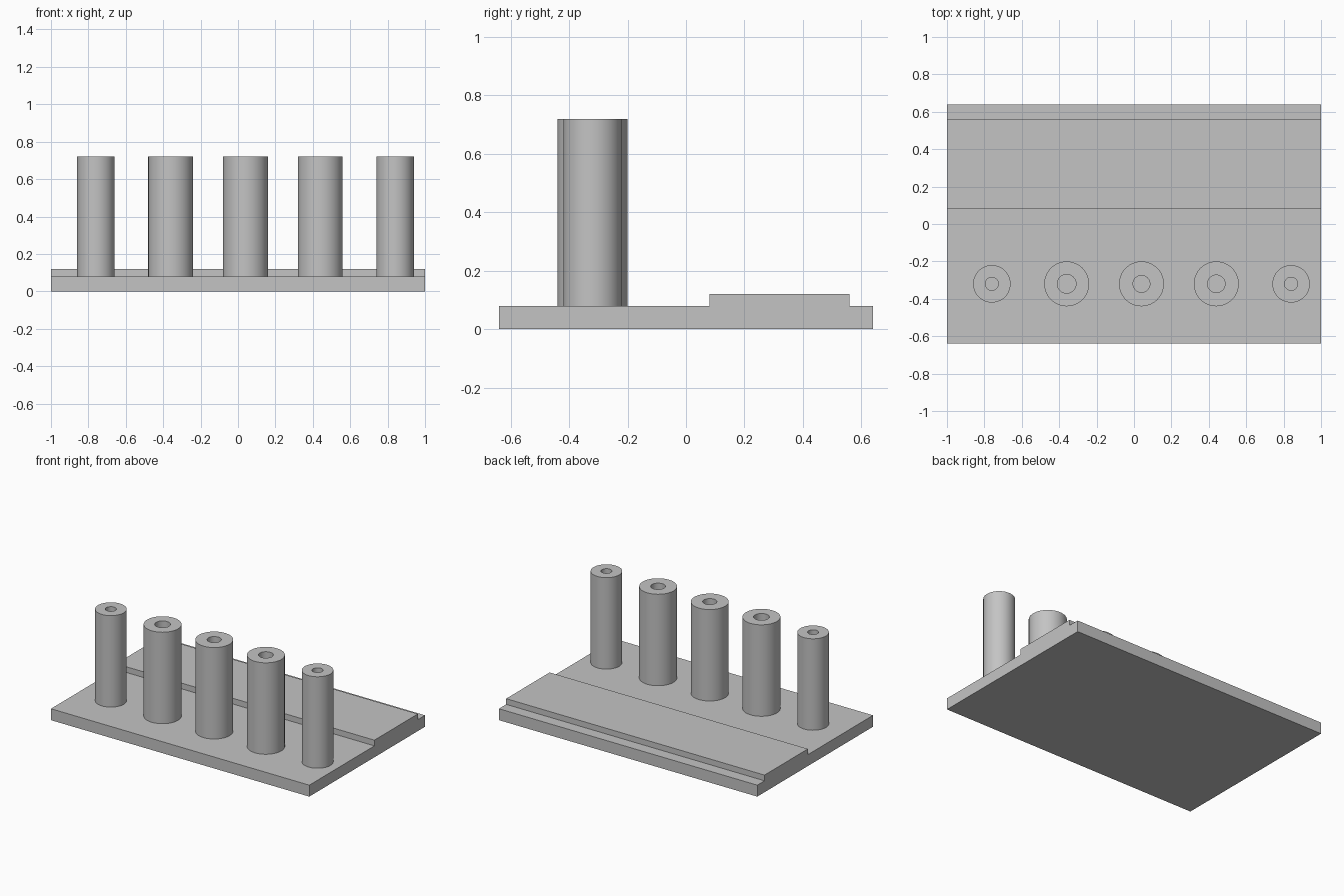
import bpy
import bmesh
import math

cube = bpy.data.objects.get("Cube")
if cube:
    bpy.data.objects.remove(cube, do_unlink=True)

grey = bpy.data.materials.new("plain grey")
grey.use_nodes = True
colour = (0.55, 0.55, 0.55, 1)
grey.diffuse_color = colour
grey.node_tree.nodes["Principled BSDF"].inputs["Base Color"].default_value = colour

BASE_TOP = 0.08
POST_TOP = 0.72
POST_Y = -0.32
SIDES = 64


def finish(name, bm):
    bmesh.ops.recalc_face_normals(bm, faces=bm.faces)
    mesh = bpy.data.meshes.new(name)
    bm.to_mesh(mesh)
    bm.free()
    mesh.materials.append(grey)
    obj = bpy.data.objects.new(name, mesh)
    bpy.context.collection.objects.link(obj)
    return obj


def extruded(name, profile, half_width):
    """Extrude a side profile of (y, z) points along x."""
    bm = bmesh.new()
    face = bm.faces.new([bm.verts.new((-half_width, y, z)) for y, z in profile])
    out = bmesh.ops.extrude_face_region(bm, geom=[face])
    moved = [v for v in out["geom"] if isinstance(v, bmesh.types.BMVert)]
    bmesh.ops.translate(bm, verts=moved, vec=(2 * half_width, 0, 0))
    return finish(name, bm)


def hollow_post(name, x, outer, inner):
    """Tube with a round bore, made by joining four rings."""
    bm = bmesh.new()
    rings = []
    for radius, z in ((outer, BASE_TOP), (outer, POST_TOP),
                      (inner, POST_TOP), (inner, BASE_TOP)):
        angles = [math.tau * i / SIDES for i in range(SIDES)]
        rings.append([bm.verts.new((radius * math.cos(a), radius * math.sin(a), z))
                      for a in angles])
    for a, b in zip(rings, rings[1:] + rings[:1]):
        for i in range(SIDES):
            j = (i + 1) % SIDES
            bm.faces.new((a[i], a[j], b[j], b[i]))
    obj = finish(name, bm)
    obj.location = (x, POST_Y, 0)
    bpy.ops.object.select_all(action="DESELECT")
    obj.select_set(True)
    bpy.context.view_layer.objects.active = obj
    bpy.ops.object.shade_smooth_by_angle(angle=math.radians(30))


# Base plate with the raised step towards the back
extruded("stepped_base", [(-0.64, 0), (0.64, 0), (0.64, BASE_TOP), (0.56, BASE_TOP),
                          (0.56, 0.12), (0.08, 0.12), (0.08, BASE_TOP),
                          (-0.64, BASE_TOP)], 1)

# Row of five bored posts, slimmer at both ends
posts = [("right_end_post", 0.10, 0.035), ("right_post", 0.12, 0.05),
         ("middle_post", 0.12, 0.045), ("left_post", 0.12, 0.047),
         ("left_end_post", 0.10, 0.035)]
for i, (name, outer, inner) in enumerate(posts):
    hollow_post(name, -0.76 + 0.4 * i, outer, inner)
